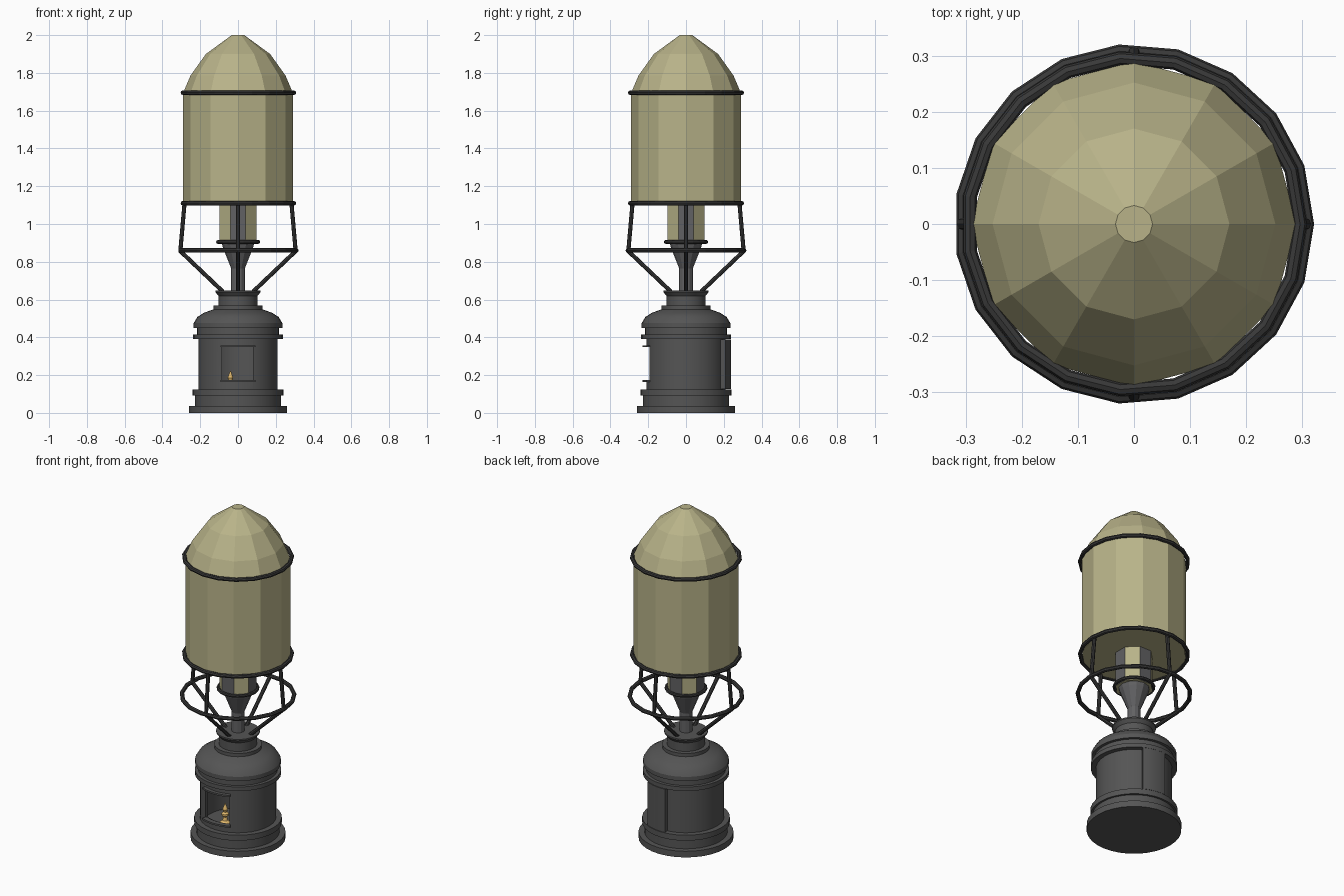
import bpy, bmesh
from math import cos, sin, pi, radians
from mathutils import Vector

if "Cube" in bpy.data.objects:
    bpy.data.objects.remove(bpy.data.objects["Cube"])


def material(name, rgb):
    m = bpy.data.materials.new(name)
    m.diffuse_color = (*rgb, 1)
    m.use_nodes = True
    m.node_tree.nodes["Principled BSDF"].inputs["Base Color"].default_value = m.diffuse_color
    return m


IRON = material("iron", (0.09, 0.09, 0.09))
DARK = material("dark_iron", (0.04, 0.04, 0.04))
GREY = material("pipe_grey", (0.12, 0.12, 0.125))
OLIVE = material("olive", (0.48, 0.45, 0.25))
GOLD = material("gold", (0.75, 0.48, 0.15))


def make(name, bm, *mats, smooth=None):
    bmesh.ops.recalc_face_normals(bm, faces=bm.faces)
    me = bpy.data.meshes.new(name)
    bm.to_mesh(me)
    bm.free()
    ob = bpy.data.objects.new(name, me)
    bpy.context.collection.objects.link(ob)
    for m in mats:
        me.materials.append(m)
    if smooth:
        activate(ob)
        bpy.ops.object.shade_smooth_by_angle(angle=radians(smooth))
    return ob


def activate(ob):
    bpy.ops.object.select_all(action='DESELECT')
    ob.select_set(True)
    bpy.context.view_layer.objects.active = ob


def lathe(name, profile, sides, mats, smooth=None, turn=0.0, at=(0, 0)):
    """Closed solid of revolution from (radius, z) points, bottom to top."""
    bm = bmesh.new()
    rings = [[bm.verts.new((at[0] + r * cos(turn + 2 * pi * i / sides),
                            at[1] + r * sin(turn + 2 * pi * i / sides), z))
              for i in range(sides)] for r, z in profile]
    for a, b in zip(rings, rings[1:]):
        for i in range(sides):
            j = (i + 1) % sides
            f = bm.faces.new((a[i], a[j], b[j], b[i]))
            f.material_index = i % len(mats)
    bm.faces.new(rings[0])
    bm.faces.new(rings[-1])
    return make(name, bm, *mats, smooth=smooth)


def hoop(name, radius, z, tube, sides=19):
    bpy.ops.mesh.primitive_torus_add(major_radius=radius, minor_radius=tube, major_segments=sides,
                                     minor_segments=8, location=(0, 0, z))
    ob = bpy.context.object
    ob.name = name
    ob.data.materials.append(DARK)
    return ob


def rod(name, a, b, radius):
    a, b = Vector(a), Vector(b)
    bm = bmesh.new()
    bmesh.ops.create_cone(bm, cap_ends=True, segments=8, radius1=radius, radius2=radius,
                          depth=(b - a).length)
    ob = make(name, bm, DARK)
    ob.rotation_mode = 'QUATERNION'
    ob.rotation_quaternion = (b - a).to_track_quat('Z', 'Y')
    ob.location = (a + b) / 2
    return ob


def curved_plate(name, r0, r1, z0, z1, start, end, steps=8):
    """Section of a ring wall between two angles in degrees."""
    bm = bmesh.new()
    rows = []
    for i in range(steps + 1):
        t = radians(start + (end - start) * i / steps)
        rows.append([bm.verts.new((r * cos(t), r * sin(t), z))
                     for r, z in ((r0, z0), (r1, z0), (r1, z1), (r0, z1))])
    for a, b in zip(rows, rows[1:]):
        for k in range(4):
            bm.faces.new((a[k], a[(k + 1) % 4], b[(k + 1) % 4], b[k]))
    bm.faces.new(rows[0])
    bm.faces.new(rows[-1])
    return make(name, bm, IRON, smooth=30)


# stove body with stepped bands, shoulder and neck
body = lathe("stove_body", [
    (0.26, 0), (0.26, 0.037), (0.228, 0.037), (0.228, 0.092), (0.24, 0.092), (0.24, 0.125),
    (0.209, 0.125), (0.209, 0.39), (0.237, 0.39), (0.237, 0.415), (0.218, 0.415), (0.218, 0.45),
    (0.235, 0.45), (0.235, 0.475), (0.215, 0.508), (0.18, 0.53), (0.13, 0.548), (0.13, 0.568),
    (0.104, 0.568), (0.104, 0.62), (0.12, 0.64), (0.12, 0.648)], 32, [IRON])

# hollow the firebox and cut its front opening
chamber = lathe("chamber_cutter", [(0.19, 0.09), (0.19, 0.42)], 32, [IRON])
bpy.ops.mesh.primitive_cube_add(size=1, location=(-0.003, -0.18, 0.26))
opening = bpy.context.object
opening.scale = (0.165, 0.2, 0.185)
for cutter in (chamber, opening):
    cutter.hide_render = True
    mod = body.modifiers.new("cut", 'BOOLEAN')
    mod.operation = 'DIFFERENCE'
    mod.solver = 'EXACT'
    mod.object = cutter
    activate(body)
    bpy.ops.object.modifier_apply(modifier=mod.name)
    bpy.data.objects.remove(cutter)
activate(body)
bpy.ops.object.shade_smooth_by_angle(angle=radians(30))

# rails above and below the opening, sliding door at the back
for label, z in (("lower", 0.163), ("upper", 0.348)):
    curved_plate(label + "_door_rail", 0.2, 0.23, z, z + 0.01, 246, 294)
curved_plate("back_panel", 0.2, 0.238, 0.127, 0.388, 62, 96)

# small lamp inside the firebox
lathe("inner_lamp", [(0.033, 0.09), (0.033, 0.105), (0.015, 0.12), (0.01, 0.14), (0.02, 0.15),
                     (0.02, 0.16), (0.009, 0.17), (0.015, 0.185), (0.002, 0.222)],
      12, [GOLD], at=(-0.04, -0.065))

# central pipe, funnel and striped drum
lathe("pipe_funnel", [(0.036, 0.6), (0.036, 0.765), (0.08, 0.875), (0.088, 0.905)],
      12, [GREY])
lathe("striped_drum", [(0.105, 0.895), (0.105, 1.12)], 8, [OLIVE, GREY], turn=pi / 8)
hoop("drum_hoop", 0.108, 0.905, 0.01)

# tank with faceted dome
lathe("tank", [(0.29, 1.105), (0.29, 1.695), (0.252, 1.785), (0.17, 1.9), (0.033, 2.0)],
      12, [OLIVE])

# hoops around tank and support frame
hoop("tank_top_hoop", 0.296, 1.695, 0.012)
hoop("tank_bottom_hoop", 0.296, 1.11, 0.012)
hoop("frame_hoop", 0.309, 0.86, 0.012)

# four bent legs carrying the tank
for i in range(4):
    c, s = cos(i * pi / 2), sin(i * pi / 2)
    rod("upper_strut", (0.305 * c, 0.305 * s, 0.86), (0.283 * c, 0.283 * s, 1.11), 0.011)
    rod("lower_strut", (0.309 * c, 0.309 * s, 0.86), (0.08 * c, 0.08 * s, 0.642), 0.011)
